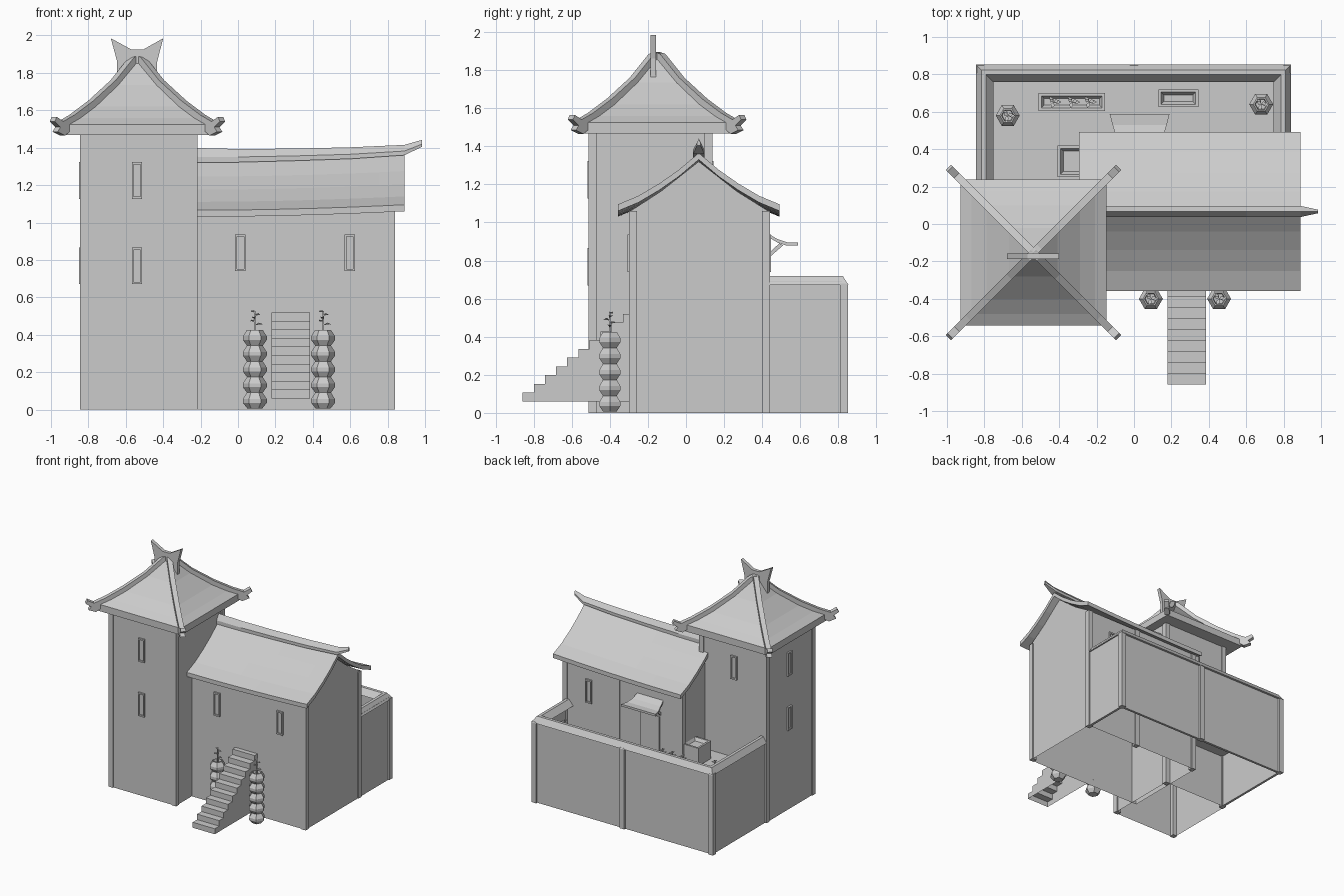
import bpy, bmesh, math
from math import cos, sin, pi

if "Cube" in bpy.data.objects:
    bpy.data.objects.remove(bpy.data.objects["Cube"])


def loft(name, rings, caps=True, drop_bottom=False):
    """Skin a row of closed rings with flat quads."""
    bm = bmesh.new()
    vs = [[bm.verts.new(p) for p in r] for r in rings]
    n = len(rings[0])
    for a, b in zip(vs, vs[1:]):
        for i in range(n):
            j = (i + 1) % n
            bm.faces.new((a[i], a[j], b[j], b[i]))
    if caps:
        bm.faces.new(vs[0][::-1])
        bm.faces.new(vs[-1])
    bmesh.ops.recalc_face_normals(bm, faces=bm.faces)
    if drop_bottom:
        low = [f for f in bm.faces if f.normal.z < -0.99]
        bmesh.ops.delete(bm, geom=low, context='FACES')
    me = bpy.data.meshes.new(name)
    bm.to_mesh(me)
    bm.free()
    ob = bpy.data.objects.new(name, me)
    bpy.context.collection.objects.link(ob)
    return ob


def rect(x0, x1, y0, y1, z):
    return [(x0, y0, z), (x1, y0, z), (x1, y1, z), (x0, y1, z)]


def box(name, x0, x1, y0, y1, z0, z1, caps=True):
    return loft(name, [rect(x0, x1, y0, y1, z0), rect(x0, x1, y0, y1, z1)], caps)


def prism_x(name, prof, x0, x1, **kw):
    return loft(name, [[(x, y, z) for y, z in prof] for x in (x0, x1)], **kw)


def post(name, x, y, h):
    box(name, x - .021, x + .021, y - .021, y + .021, 0, h)


# tower body and corner posts
TX0, TX1, TY0, TY1 = -.845, -.217, -.512, .138
box("tower_walls", TX0 + .008, TX1 - .008, TY0 + .008, TY1 - .008, 0, 1.5, caps=False)
for x in (TX0 + .021, TX1 - .021):
    for y in (TY0 + .021, TY1 - .021):
        post("tower_post", x, y, 1.48)

# tower roof: concave pyramid with a fascia
CX, CY = -.538, -.152
levels = [(.39, 1.468), (.39, 1.525), (.33, 1.56), (.25, 1.62), (.13, 1.735), (.01, 1.88)]
loft("tower_roof", [rect(CX - t, CX + t, CY - t, CY + t, z) for t, z in levels])

# hip beams with forked upturned tips
hip = [(.0, 1.895), (.03, 1.885), (.13, 1.76), (.25, 1.65), (.35, 1.575), (.41, 1.54), (.445, 1.565),
       (.455, 1.54), (.425, 1.51), (.44, 1.485), (.40, 1.465), (.36, 1.5), (.25, 1.58), (.13, 1.69), (.0, 1.84)]
for sx in (-1, 1):
    for sy in (-1, 1):
        loft("hip_beam", [[(CX + sx * t - sy * w, CY + sy * t + sx * w, z) for t, z in hip]
                          for w in (-.014, .014)])

# finial fin on the tower
fin = [(-.68, 1.985), (-.57, 1.925), (-.506, 1.925), (-.40, 1.985), (-.432, 1.86), (-.432, 1.765),
       (-.646, 1.765), (-.646, 1.86)]
loft("roof_finial", [[(x, y, z) for x, z in fin] for y in (-.187, -.158)])

# hall body with gables and posts
HX0, HX1, HY0, HY1 = -.275, .84, -.30, .44
RY = .067
gable = [(HY0 + .008, 0), (HY0 + .008, 1.06), (-.13, 1.165), (RY, 1.32), (.265, 1.165), (HY1 - .008, 1.06),
         (HY1 - .008, 0)]
prism_x("hall_walls", gable, HX0 + .008, HX1 - .008, drop_bottom=True)
for x in (HX0 + .021, .33, HX1 - .021):
    post("hall_back_post", x, HY1 - .021, 1.06)
post("hall_front_post", HX1 - .021, HY0 + .021, 1.06)


# hall roof, sagging along its length
def lift(x):
    return .03 * ((x + .3) / 1.19) ** 2


top = [(-.358, 1.065), (-.25, 1.11), (-.14, 1.175), (-.04, 1.245), (RY, 1.335),
       (.174, 1.245), (.274, 1.175), (.384, 1.11), (.492, 1.065)]
prof = top + [(y, z - .035) for y, z in top[::-1]]
loft("hall_roof", [[(x, y, z + lift(x)) for y, z in prof]
                   for x in (-.295, 0, .2, .4, .6, .75, .89)])

# ridge beam with a rising pointed end
ridge = []
for x, zb, zt, w in [(-.295, 1.32, 1.40, 1), (0, 1.322, 1.393, 1), (.3, 1.33, 1.395, 1), (.6, 1.34, 1.402, 1),
                     (.89, 1.36, 1.415, 1), (.985, 1.405, 1.442, .3)]:
    h = zt - zb
    ridge.append([(x, RY + s * .03 * w, zb + k * h) for s, k in
                  [(-1, 0), (1, 0), (1, .4), (0, 1), (-1, .4)]])
loft("ridge_beam", ridge)


# slit windows: four frame bars around a pane; n is the outward axis
def window(a, face, z, axis, sgn):
    def part(name, a0, a1, z0, z1, d):
        lo, hi = sorted((face - sgn * .01, face + sgn * d))
        if axis == 'y':
            box(name, a0, a1, lo, hi, z0, z1)
        else:
            box(name, lo, hi, a0, a1, z0, z1)
    part("window_pane", a - .024, a + .024, z - .09, z + .09, .004)
    for s in (-1, 1):
        part("window_side", a + s * .023 - .005, a + s * .023 + .005, z - .098, z + .098, .014)
        part("window_bar", a - .028, a + .028, z + s * .092 - .006, z + s * .092 + .006, .014)


for z in (.768, 1.225):
    window(-.54, TY0 + .008, z, 'y', -1)
    window(-.17, TX0 + .008, z, 'x', -1)
window(-.54, TY1 - .008, 1.225, 'y', 1)
for x in (.013, .597):
    window(x, HY0 + .008, .838, 'y', -1)
window(.597, HY1 - .008, .838, 'y', 1)

# courtyard walls, posts and floor
box("yard_back_wall", -.82, .815, .815, .835, 0, .69)
box("yard_left_wall", -.83, -.81, .12, .82, 0, .69)
box("yard_right_wall", .81, .83, .43, .82, 0, .69)
for x in (-.824, 0, .819):
    post("yard_post", x, .829, .68)
box("yard_floor", -.815, .815, .13, .82, .455, .47)

# mitred sloping wall cap
cap = [(0, .672), (.03, .72), (.055, .72), (.095, .672)]
path = [(-.845, .12, 1, 0), (-.845, .853, 1, -1), (.84, .853, -1, -1), (.84, .43, -1, 0)]
loft("wall_cap", [[(x + ux * d, y + uy * d, z) for d, z in cap] for x, y, ux, uy in path])

# front steps
steps = [(-.29, .06), (-.858, .06)]
for i in range(10):
    steps += [(-.858 + i * .0585, .06 + (i + 1) * .046), (-.858 + (i + 1) * .0585, .06 + (i + 1) * .046)]
steps[-1] = (-.29, .52)
prism_x("front_steps", steps, .18, .385, drop_bottom=True)


# sprig: a stem with pairs of thin leaves
def sprig(x, y, z, h=.1):
    box("plant_stem", x - .004, x + .004, y - .004, y + .004, z, z + h)
    for k in range(5):
        a, zz = k * 2.2, z + h * (.35 + .14 * k)
        c, s, r = cos(a), sin(a), .042 - .004 * k
        leaf = [(x, y, zz), (x + r * .5 * c - .011 * s, y + r * .5 * s + .011 * c, zz + .014),
                (x + r * c, y + r * s, zz + .006), (x + r * .5 * c + .011 * s, y + r * .5 * s - .011 * c, zz + .014)]
        loft("plant_leaf", [leaf, [(p, q, t + .003) for p, q, t in leaf]])


# hexagonal pots stacked from faceted beads
def pot(x, y, z, n):
    rings = [(.04, z)]
    for i in range(n):
        b = z + i * .084
        rings += [(.064, b + .03), (.064, b + .05), (.042, b + .084)]
    e = rings[-1][1]
    rings += [(.034, e), (.03, e - .02)]
    loft("pot", [[(x + r * cos(k * pi / 3), y + r * sin(k * pi / 3), h) for k in range(6)] for r, h in rings])
    sprig(x, y, e - .02, .12)


for x in (.09, .455):
    pot(x, -.40, .006, 5)
pot(-.675, .58, .47, 1)
pot(.68, .64, .47, 1)


# planters and trough with hollow tops
def trough(name, x0, x1, y0, y1, z1):
    loft(name, [rect(x0, x1, y0, y1, .46), rect(x0, x1, y0, y1, z1),
                rect(x0 + .015, x1 - .015, y0 + .015, y1 - .015, z1),
                rect(x0 + .03, x1 - .03, y0 + .03, y1 - .03, z1 - .025)])


trough("planter_long", -.51, -.155, .605, .70, .56)
for x in (-.43, -.33, -.24):
    sprig(x, .652, .535, .13)
trough("planter_short", .13, .345, .625, .72, .56)
trough("water_trough", -.408, -.25, .25, .42, .62)

# back door, flared awning and struts
box("back_door", -.06, .12, .425, .442, .47, .80)
aw = [(.43, .925, .12), (.48, .895, .13), (.53, .878, .145), (.588, .878, .16)]
loft("awning", [[(.03 - w, y, z), (.03 + w, y, z), (.03 + w, y, z + .018), (.03 - w, y, z + .018)]
                for y, z, w in aw])
for x in (-.06, .12):
    prism_x("awning_strut", [(.43, .81), (.51, .88), (.49, .89), (.43, .835)], x - .009, x + .009)
